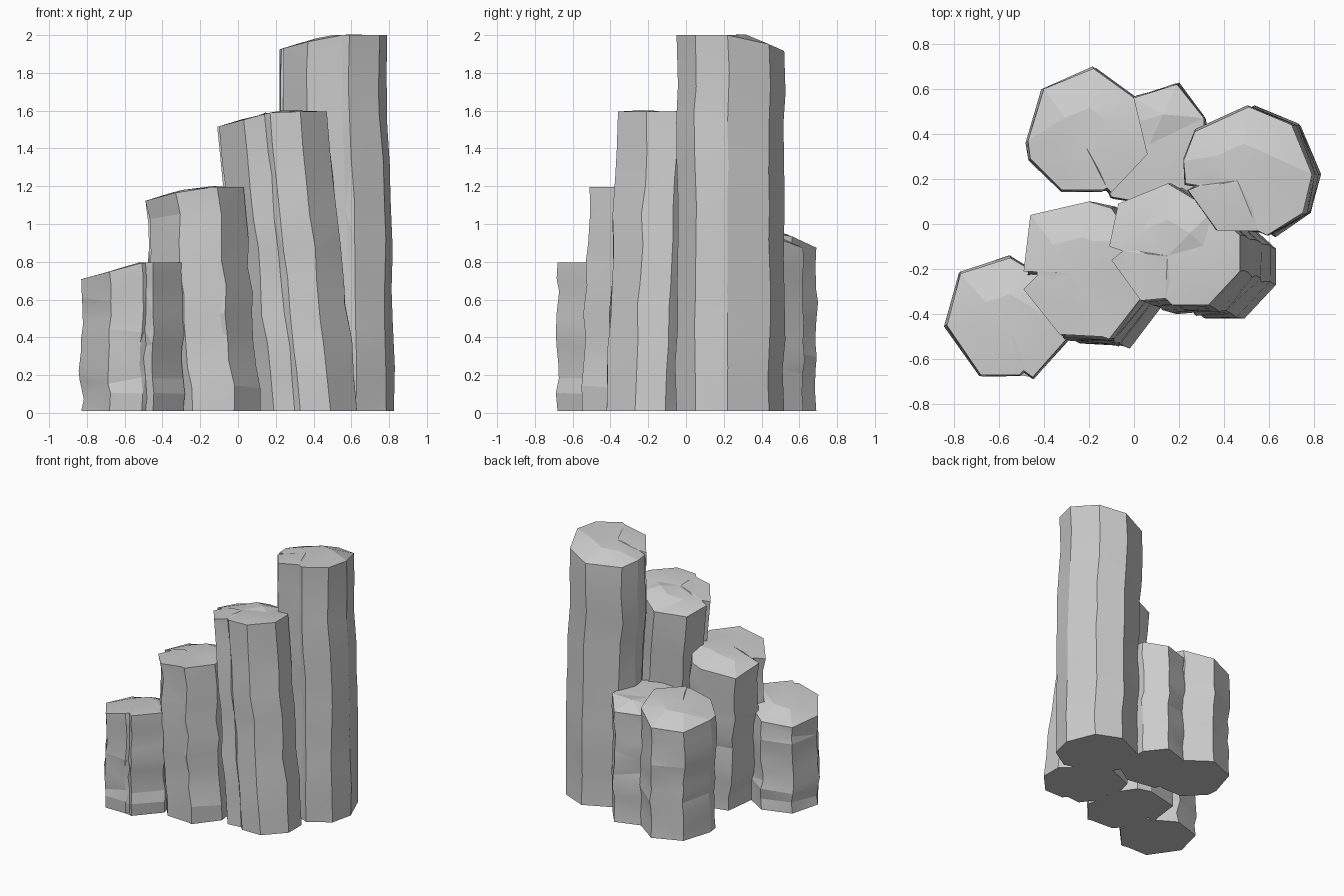
import bpy, bmesh, random
from mathutils import Vector

random.seed(7)
cube = bpy.data.objects.get("Cube")
if cube:
    bpy.data.objects.remove(cube, do_unlink=True)

# One plain stone colour
stone = bpy.data.materials.new("grey_stone")
stone.use_nodes = True
GREY = (0.6, 0.6, 0.6, 1)
stone.diffuse_color = GREY
stone.node_tree.nodes["Principled BSDF"].inputs["Base Color"].default_value = GREY

BASE = 0.01


def noise(amount):
    return random.uniform(-amount, amount)


def column(name, outline, height, lean=(0, 0), rings=9):
    """Stone prism with a slanted top, uneven sides and a leaning foot."""
    pts = [Vector(p) for p in outline]
    centre = sum(pts, Vector((0, 0))) / len(pts)
    lean = Vector(lean)

    def top_z(p):
        # Highest at the front left, falling to the right and the back
        d = p - centre
        drop = 0.27 * max(0, 0.04 - d.x) + 0.45 * max(0, d.y - 0.14)
        return height - min(drop, 0.11)

    bm = bmesh.new()
    loops = []
    # Side rings from foot to rim
    for r in range(rings + 1):
        t = r / rings
        edge = r in (0, rings)
        sway = Vector((noise(0.01), noise(0.006))) * (not edge)
        row = []
        for p in pts:
            wob = Vector((noise(0.006), noise(0.006))) * (not edge)
            xy = p + lean * (1 - t) + sway + wob
            z = BASE + (top_z(p) - BASE) * t
            z += 0 if edge else noise(0.25 * height / rings)
            row.append(bm.verts.new((xy.x, xy.y, z)))
        loops.append(row)
    # Gently uneven inner ring of the top
    inner = []
    for p in pts:
        q = centre.lerp(p, 0.5)
        inner.append(bm.verts.new((q.x, q.y, top_z(q) + noise(0.007))))
    loops.append(inner)
    n = len(pts)
    for low, high in zip(loops, loops[1:]):
        for i in range(n):
            j = (i + 1) % n
            bm.faces.new((low[i], low[j], high[j], high[i]))
    peak = bm.verts.new((centre.x, centre.y, top_z(centre)))
    for i in range(n):
        bm.faces.new((inner[i], inner[(i + 1) % n], peak))
    bm.faces.new(loops[0])
    bmesh.ops.triangulate(bm, faces=bm.faces[:])
    bmesh.ops.recalc_face_normals(bm, faces=bm.faces[:])
    mesh = bpy.data.meshes.new(name)
    bm.to_mesh(mesh)
    bm.free()
    mesh.materials.append(stone)
    obj = bpy.data.objects.new(name, mesh)
    bpy.context.collection.objects.link(obj)
    bpy.context.view_layer.objects.active = obj
    obj.select_set(True)
    bpy.ops.object.shade_smooth_by_angle(angle=0.2)
    obj.select_set(False)


# Front row, rising in steps
column("short_front_column",
       [(-.83, -.45), (-.68, -.67), (-.51, -.67), (-.49, -.65), (-.45, -.68),
        (-.29, -.5), (-.35, -.27), (-.55, -.15), (-.77, -.22)], 0.795)
column("second_column",
       [(-.49, -.29), (-.33, -.49), (-.14, -.5), (-.11, -.51), (.03, -.33),
        (.0, -.08), (-.1, .07), (-.2, .1), (-.46, .04), (-.49, -.21),
        (-.43, -.21), (-.43, -.23)], 1.195, (.09, -.04))
column("third_column",
       [(-.1, -.16), (.03, -.34), (.14, -.33), (.17, -.36), (.33, -.36),
        (.47, -.21), (.47, -.05), (.35, .06), (.15, .18), (-.07, .09),
        (-.11, -.1), (-.05, -.12)], 1.595, (.16, -.06))
column("tallest_column",
       [(.24, .15), (.37, -.03), (.55, -.03), (.59, -.05), (.75, .05),
        (.79, .22), (.7, .44), (.51, .52), (.27, .41), (.22, .28),
        (.23, .18), (.29, .17)], 2.0, (.035, 0))

# Low pair at the back
column("back_right_column",
       [(-.47, .37), (-.46, .29), (-.32, .15), (-.14, .15), (-.12, .16),
        (-.1, .14), (.06, .31), (.0, .56), (-.18, .69), (-.4, .6)], 0.97)
column("back_middle_column",
       [(-.17, .3), (-.1, .12), (.13, .08), (.32, .2), (.31, .47),
        (.19, .62), (.0, .56), (-.14, .48)], 0.93)
